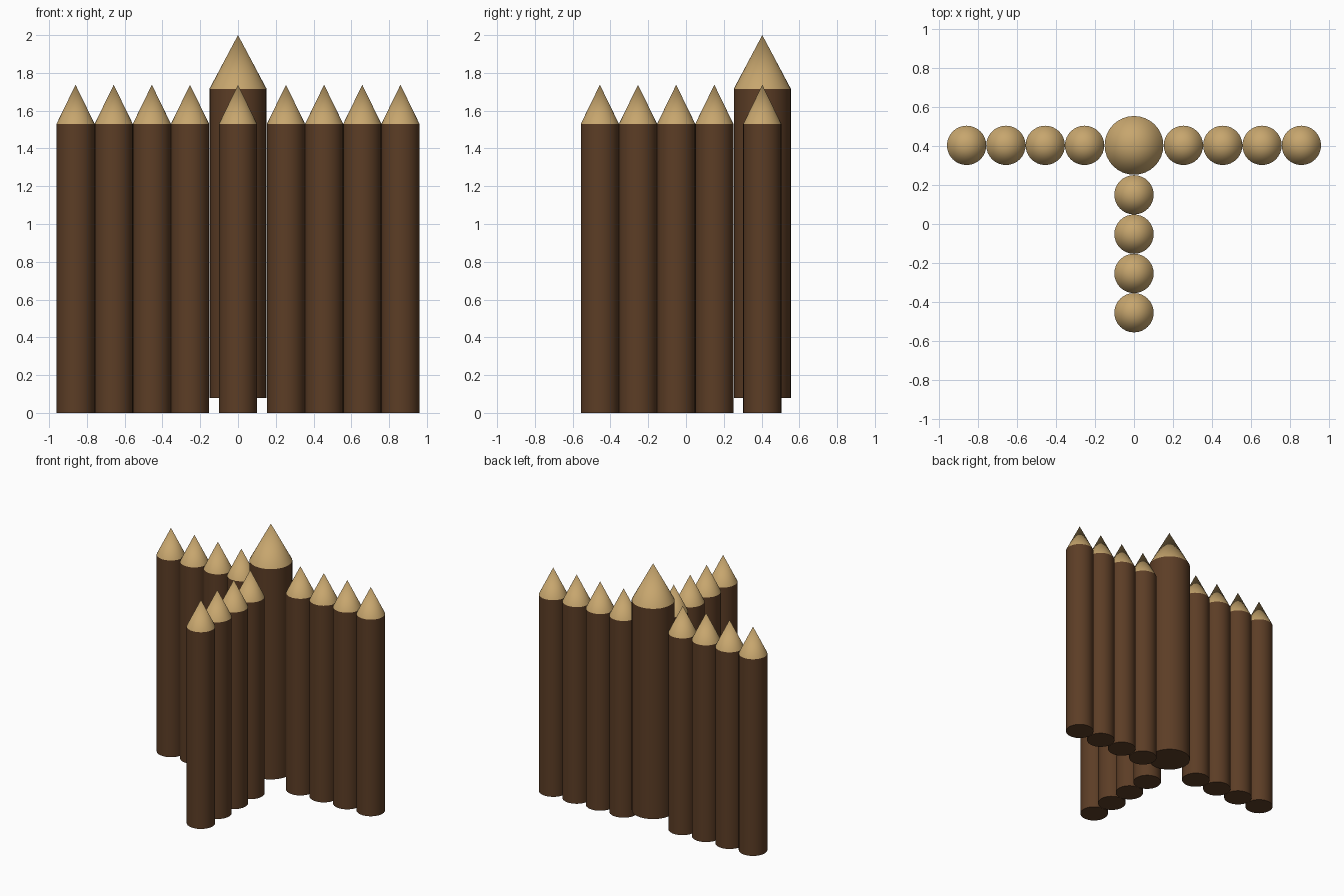
import bpy
import math

if "Cube" in bpy.data.objects:
    bpy.data.objects.remove(bpy.data.objects["Cube"])

SIDES = 32


def material(name, color):
    m = bpy.data.materials.new(name)
    m.diffuse_color = (*color, 1)
    m.use_nodes = True
    m.node_tree.nodes["Principled BSDF"].inputs["Base Color"].default_value = m.diffuse_color
    return m


bark = material("bark", (0.107, 0.047, 0.019))
cut_wood = material("cut_wood", (0.57, 0.38, 0.155))


def finish(name, mat):
    ob = bpy.context.object
    ob.name = name
    ob.data.materials.append(mat)
    bpy.ops.object.shade_smooth_by_angle(angle=math.radians(40))


def stake(name, x, y, r, bottom, shoulder, tip):
    """Round log with a sharpened cone on top."""
    bpy.ops.mesh.primitive_cylinder_add(
        vertices=SIDES, radius=r, depth=shoulder - bottom,
        location=(x, y, (shoulder + bottom) / 2))
    finish(name + "_log", bark)
    bpy.ops.mesh.primitive_cone_add(
        vertices=SIDES, radius1=r, radius2=0, depth=tip - shoulder,
        location=(x, y, (shoulder + tip) / 2))
    finish(name + "_point", cut_wood)


# Thick central post, slightly raised off the ground
CY = 0.404
stake("center_post", 0, CY, 0.151, 0.08, 1.716, 2.0)

# Three walls of four thin stakes: left, right and front
for wall, dx, dy in (("left", -1, 0), ("right", 1, 0), ("front", 0, -1)):
    for i in range(4):
        d = 0.254 + 0.202 * i
        stake(f"{wall}_stake_{i + 1}", dx * d, CY + dy * d, 0.101, 0, 1.53, 1.737)
